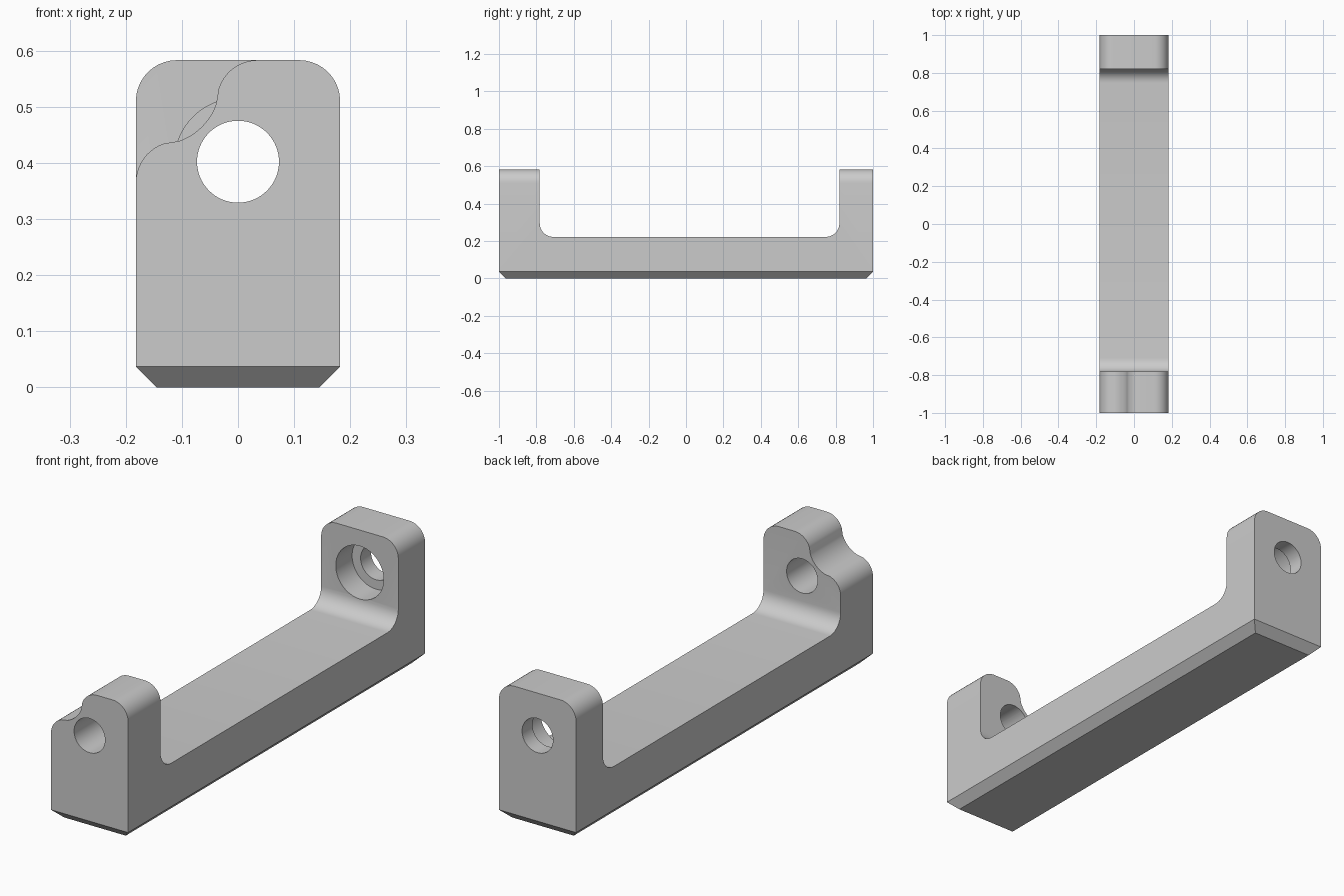
import bpy, bmesh
from math import cos, sin, radians, pi
from mathutils import Vector

cube = bpy.data.objects.get("Cube")
if cube:
    bpy.data.objects.remove(cube, do_unlink=True)

HALF_W, HEIGHT, BASE_TOP = 0.182, 0.583, 0.222
ROUND, CHAMFER = 0.073, 0.037
FRONT_INNER, BACK_INNER = -0.782, 0.82
HOLE_Z, HOLE_R, BORE_R, BORE_DEPTH = 0.402, 0.073, 0.113, 0.11

grey = bpy.data.materials.new("light_grey")
grey.use_nodes = True
colour = (0.6, 0.6, 0.6, 1)
grey.diffuse_color = colour
grey.node_tree.nodes["Principled BSDF"].inputs["Base Color"].default_value = colour


def arc(cx, cz, r, start, end, steps=10):
    angles = [radians(start + (end - start) * i / steps) for i in range(steps + 1)]
    return [(cx + r * cos(a), cz + r * sin(a)) for a in angles]


def prism(name, outline, axis, lo, hi):
    """Extrude a closed outline along x or y; the outline gives the other axis and z."""
    place = (lambda p, d: (d, p[0], p[1])) if axis == "x" else (lambda p, d: (p[0], d, p[1]))
    bm = bmesh.new()
    face = bm.faces.new([bm.verts.new(place(p, lo)) for p in outline])
    out = bmesh.ops.extrude_face_region(bm, geom=[face])
    moved = [g for g in out["geom"] if isinstance(g, bmesh.types.BMVert)]
    bmesh.ops.translate(bm, verts=moved, vec=Vector(place((0, 0), hi - lo)))
    bmesh.ops.recalc_face_normals(bm, faces=bm.faces)
    mesh = bpy.data.meshes.new(name)
    bm.to_mesh(mesh)
    bm.free()
    mesh.materials.append(grey)
    obj = bpy.data.objects.new(name, mesh)
    bpy.context.collection.objects.link(obj)
    return obj


def apply_cut(target, cutter, operation="DIFFERENCE"):
    mod = target.modifiers.new(cutter.name, "BOOLEAN")
    mod.operation, mod.object, mod.solver = operation, cutter, "EXACT"
    bpy.context.view_layer.objects.active = target
    bpy.ops.object.modifier_apply(modifier=mod.name)
    bpy.data.objects.remove(cutter, do_unlink=True)


# U-shaped body seen from the side: two posts, filleted channel, chamfered ends
r = ROUND
side = [(-1 + CHAMFER, 0), (1 - CHAMFER, 0), (1, CHAMFER), (1, 0.7), (BACK_INNER, 0.7)]
side += arc(BACK_INNER - r, BASE_TOP + r, r, 0, -90)
side += arc(FRONT_INNER + r, BASE_TOP + r, r, 270, 180)
side += [(FRONT_INNER, 0.7), (-1, 0.7), (-1, CHAMFER)]
bracket = prism("bracket", side, "x", -0.3, 0.3)

# Cross-section: rounded top corners and chamfered bottom edges
foot = HALF_W - 2 * CHAMFER
section = [(-foot, -CHAMFER), (foot, -CHAMFER), (HALF_W, CHAMFER)]
section += arc(HALF_W - r, HEIGHT - r, r, 0, 90)
section += arc(r - HALF_W, HEIGHT - r, r, 90, 180)
section += [(-HALF_W, CHAMFER)]
apply_cut(bracket, prism("section", section, "y", -1.2, 1.2), "INTERSECT")

# Wavy notch in the right shoulder of the front post
notch = [(-0.3, 0.365)]
notch += arc(r - HALF_W, 0.365, r, 180, 109)
notch += arc(-0.14, 0.54, 0.107, -71, -19)
notch += arc(0.035, HEIGHT - r, r, 161, 90)
notch += [(0.035, 0.7), (-0.3, 0.7)]
apply_cut(bracket, prism("notch", notch, "y", -1.2, -0.6))

# Bolt holes through both posts, and a counterbore inside the back post
for name, radius, lo, hi in (("front_hole", HOLE_R, -1.2, -0.5),
                             ("back_hole", HOLE_R, 0.5, 1.2),
                             ("counterbore", BORE_R, 0.6, BACK_INNER + BORE_DEPTH)):
    circle = arc(0, HOLE_Z, radius, 0, 360, 64)[:-1]
    apply_cut(bracket, prism(name, circle, "y", lo, hi))

# Smooth curves, sharp edges
bpy.ops.object.select_all(action="DESELECT")
bracket.select_set(True)
bpy.context.view_layer.objects.active = bracket
bpy.ops.object.shade_smooth_by_angle(angle=pi / 6)
